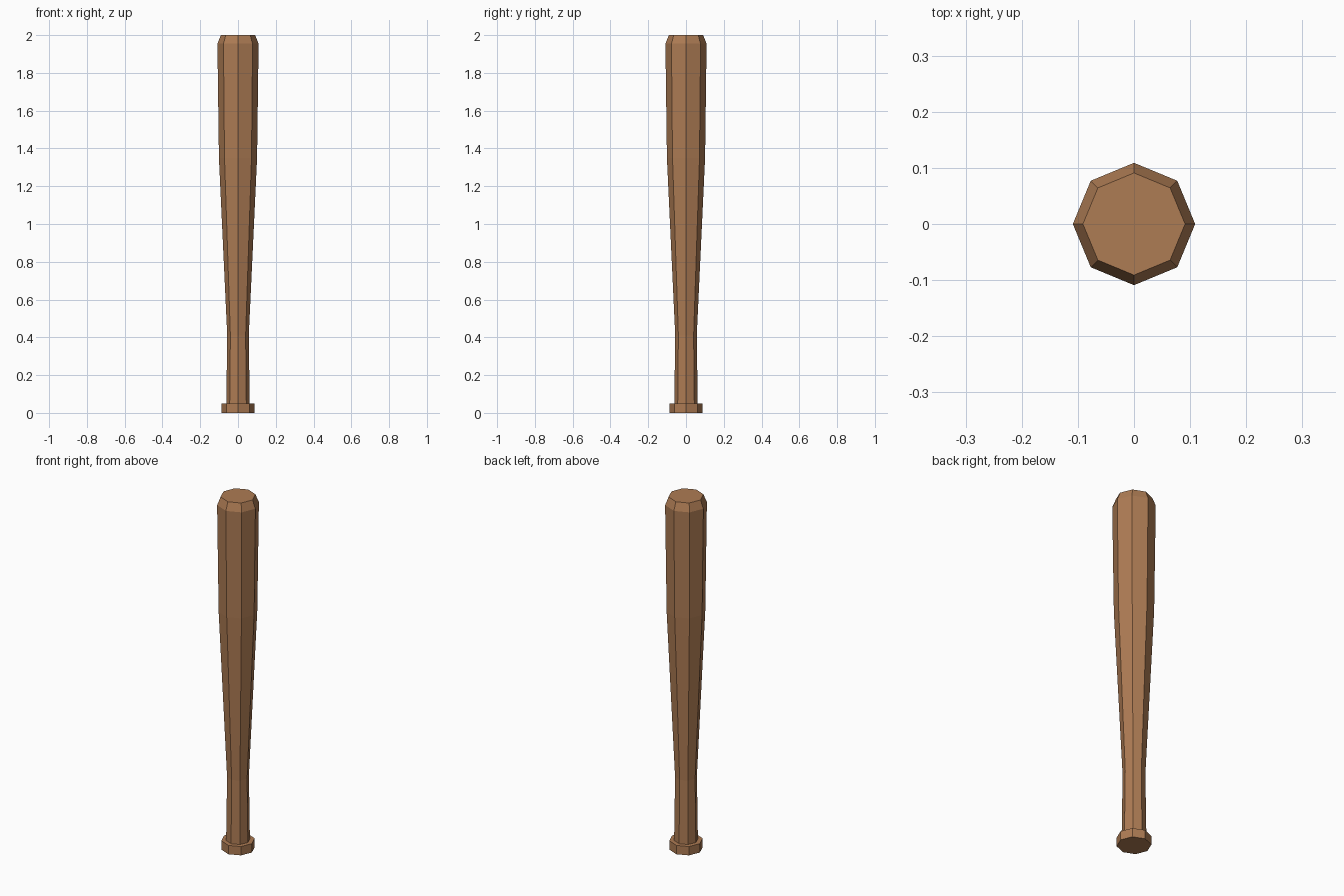
import bpy, bmesh, math

if "Cube" in bpy.data.objects:
    bpy.data.objects.remove(bpy.data.objects["Cube"])

SIDES = 8

wood = bpy.data.materials.new("brown wood")
wood.diffuse_color = (0.42, 0.20, 0.088, 1.0)
wood.use_nodes = True
wood.node_tree.nodes["Principled BSDF"].inputs["Base Color"].default_value = wood.diffuse_color


def lathe(name, profile):
    """Octagonal turned solid from (radius, height) pairs, capped at both ends."""
    bm = bmesh.new()
    rings = []
    for r, z in profile:
        rings.append([bm.verts.new((r * math.cos(2 * math.pi * i / SIDES),
                                    r * math.sin(2 * math.pi * i / SIDES), z))
                      for i in range(SIDES)])
    for a, b in zip(rings, rings[1:]):
        for i in range(SIDES):
            j = (i + 1) % SIDES
            bm.faces.new((a[i], a[j], b[j], b[i]))
    bm.faces.new(rings[0][::-1])
    bm.faces.new(rings[-1])
    bmesh.ops.recalc_face_normals(bm, faces=bm.faces)
    mesh = bpy.data.meshes.new(name)
    bm.to_mesh(mesh)
    bm.free()
    mesh.materials.append(wood)
    obj = bpy.data.objects.new(name, mesh)
    bpy.context.collection.objects.link(obj)
    return obj


# Whole bat: knob, handle, tapered barrel and chamfered tip
lathe("bat", [
    (0.087, 0.0), (0.087, 0.05),      # knob
    (0.062, 0.05), (0.057, 0.41),     # handle
    (0.101, 1.35), (0.109, 1.955),    # barrel
    (0.091, 2.0),                     # tip
])
